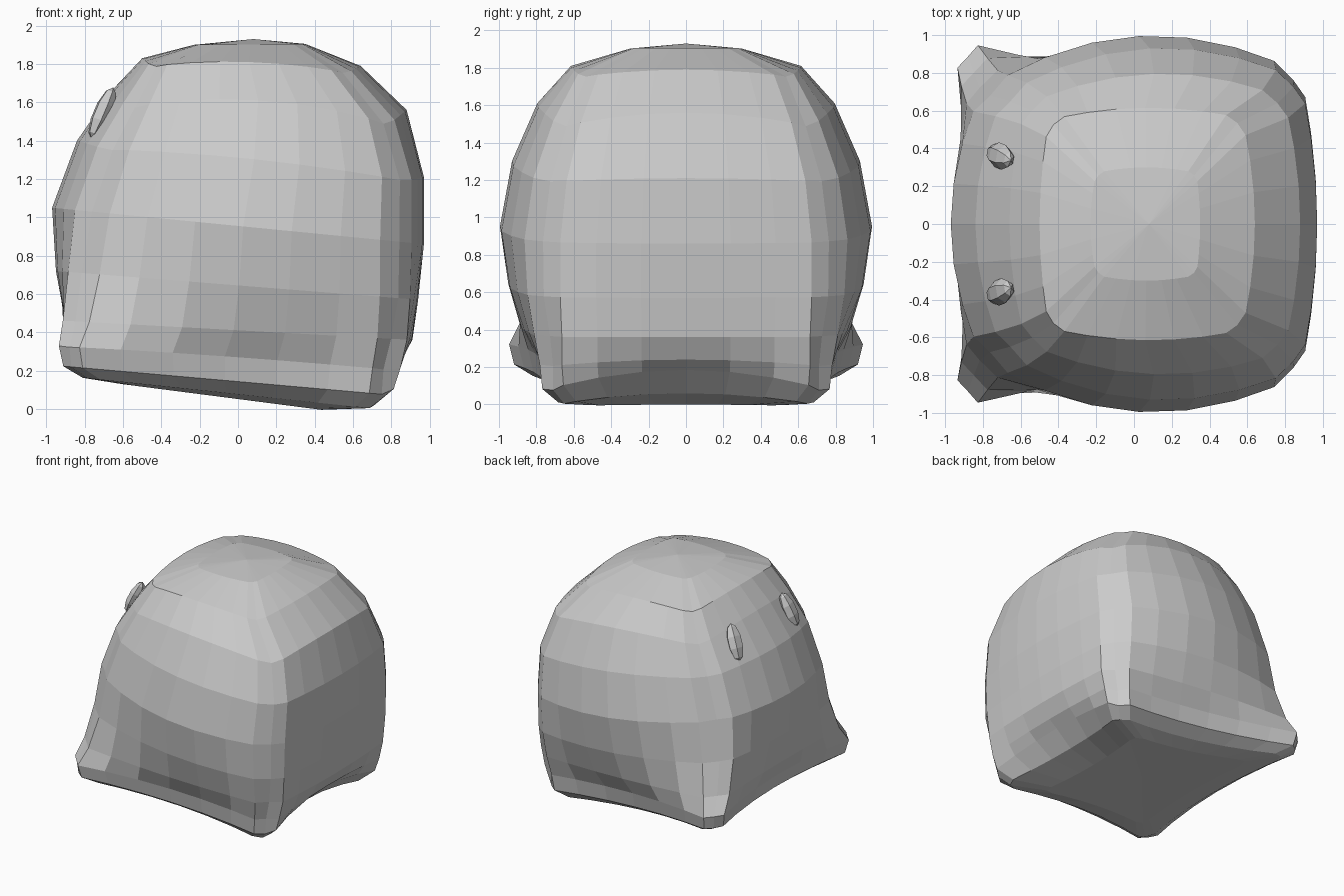
import bpy, bmesh, math
from mathutils import Vector, Matrix

if "Cube" in bpy.data.objects:
    bpy.data.objects.remove(bpy.data.objects["Cube"])

grey = bpy.data.materials.new("plain grey")
grey.diffuse_color = (0.6, 0.6, 0.6, 1)
grey.use_nodes = True
grey.node_tree.nodes["Principled BSDF"].inputs["Base Color"].default_value = grey.diffuse_color

# Body levels: z left, z right, x left, x right, half depth left, half depth right,
# bulge left, bulge right, bulge front/back, corner droop, corner cut, right arch
LEVELS = [
    (.125, .00, -.62, .45, .64, .55, -.05, -.05, -.05, 0, .95, 0),
    (.155, .01, -.84, .74, .86, .70, -.10, -.11, -.10, 0, .93, .05),
    (.215, .075, -.95, .83, .96, .78, -.13, -.06, -.09, 0, .91, .11),
    (.33, .21, -.97, .85, .985, .79, -.12, -.01, -.08, .01, .90, .03),
    (.46, .36, -.92, .87, .87, .79, -.02, .04, .05, 0, .92, 0),
    (.72, .57, -.86, .88, .76, .80, .09, .06, .17, 0, .95, 0),
    (1.05, .86, -.80, .88, .71, .80, .17, .09, .24, 0, .955, 0),
    (1.40, 1.21, -.69, .88, .68, .76, .15, .09, .21, .03, .955, 0),
    (1.66, 1.56, -.57, .79, .63, .67, .09, .09, .145, .08, .955, 0),
    (1.83, 1.79, -.45, .57, .55, .56, .05, .07, .06, .04, .955, 0),
    (1.90, 1.905, -.20, .33, .27, .27, .03, .02, .03, .0, .955, 0),
]
STEPS = (-.84, -.6, -.3, 0, .3, .6, .84)


def ring(zl, zr, xl, xr, yl, yr, bl, br, by, droop, cut, arch):
    """Rounded square outline on a tilted plane."""
    corners = [Vector((xl, -yl)), Vector((xr, -yr)), Vector((xr, yr)), Vector((xl, yl))]
    bulges = [by, br, by, bl]
    middle = Vector(((xl + xr) / 2, 0))
    points = []
    for i, a in enumerate(corners):
        b = corners[(i + 1) % 4]
        side = (b - a).normalized()
        out = Vector((side.y, -side.x))
        points.append((middle + (a - middle) * cut, -droop))
        for t in STEPS:
            lift = arch * (1 - t * t) if i == 1 else 0
            points.append((a.lerp(b, (t + 1) / 2) + out * bulges[i] * (1 - t * t),
                           lift - droop * t * t))
    lo, hi = xl - bl, xr + br
    return [(p.x, p.y, zl + (zr - zl) * (p.x - lo) / (hi - lo) + dz)
            for p, dz in points]


def finish(bm, name):
    bmesh.ops.recalc_face_normals(bm, faces=bm.faces)
    mesh = bpy.data.meshes.new(name)
    bm.to_mesh(mesh)
    bm.free()
    mesh.materials.append(grey)
    obj = bpy.data.objects.new(name, mesh)
    bpy.context.collection.objects.link(obj)


# Body: stacked outlines, flat base, domed crown
bm = bmesh.new()
rows = [[bm.verts.new(p) for p in ring(*level)] for level in LEVELS]
n = len(rows[0])
for low, high in zip(rows, rows[1:]):
    for i in range(n):
        j = (i + 1) % n
        bm.faces.new((low[i], low[j], high[j], high[i]))
crown = bm.verts.new((.08, 0, 1.93))
base = bm.verts.new((-.08, 0, .065))
for i in range(n):
    j = (i + 1) % n
    bm.faces.new((rows[-1][i], rows[-1][j], crown))
    bm.faces.new((rows[0][j], rows[0][i], base))
finish(bm, "body")

# Eyes: slim faceted pebbles leaning with the face
for s, name in ((-1, "eye_front"), (1, "eye_back")):
    bm = bmesh.new()
    bmesh.ops.create_uvsphere(bm, u_segments=6, v_segments=5, radius=1)
    axis = Vector((.11, -.045 * s, .26)).normalized()
    outward = Vector((-.9, .12 * s, .4))
    outward = (outward - axis * outward.dot(axis)).normalized()
    across = axis.cross(outward)
    turn = Matrix((outward, across, axis)).transposed().to_4x4()
    place = Matrix.Translation((-.708, .36 * s, 1.543))
    bm.transform(place @ turn @ Matrix.Diagonal((.05, .07, .148, 1)))
    finish(bm, name)
